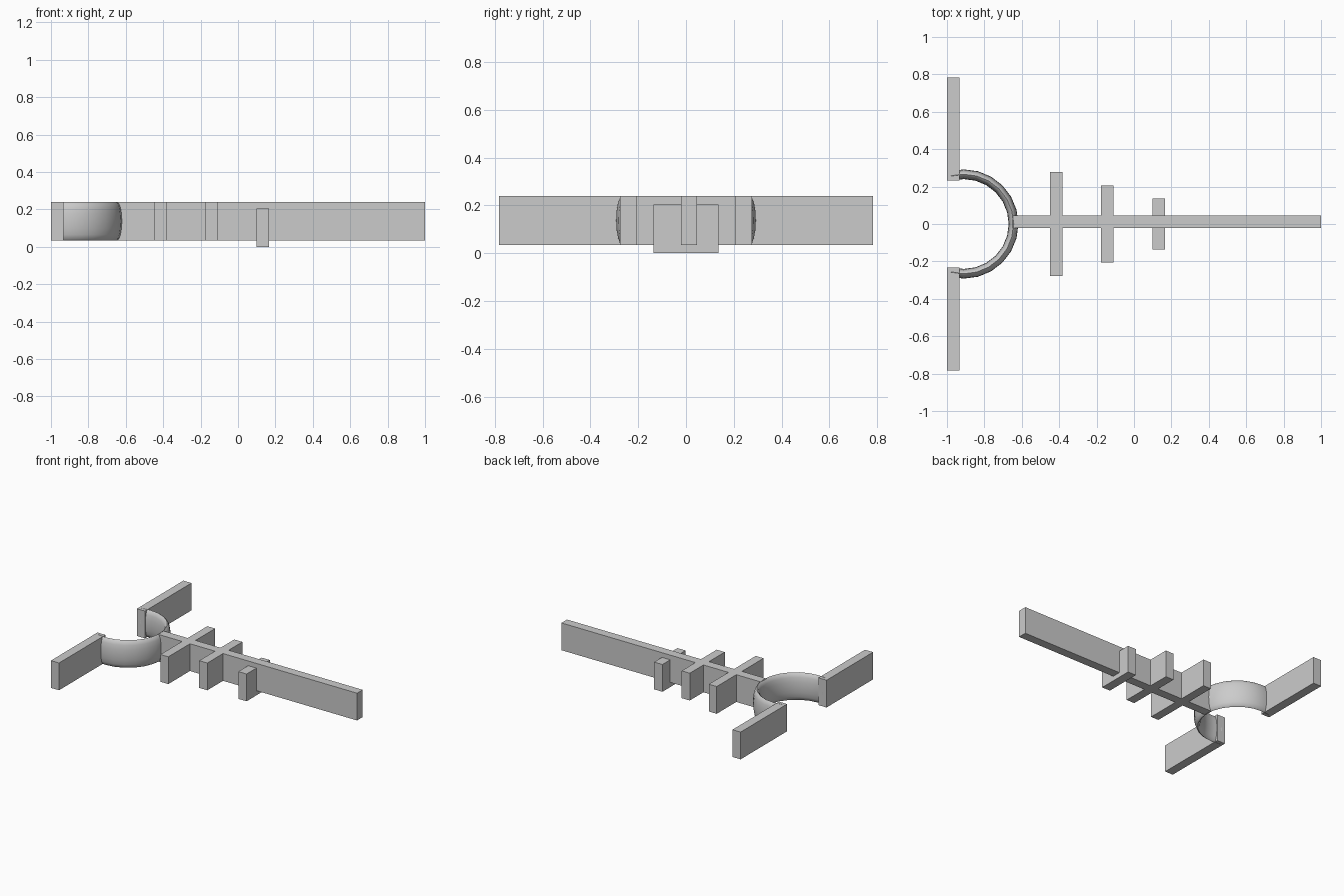
import bpy, bmesh
from math import sin, cos, radians, tau

if "Cube" in bpy.data.objects:
    bpy.data.objects.remove(bpy.data.objects["Cube"])

Z0, Z1 = 0.035, 0.239


def link(bm, name):
    bmesh.ops.recalc_face_normals(bm, faces=bm.faces)
    mesh = bpy.data.meshes.new(name)
    bm.to_mesh(mesh)
    bm.free()
    obj = bpy.data.objects.new(name, mesh)
    bpy.context.collection.objects.link(obj)
    return obj


def box(name, x, y, z=(Z0, Z1)):
    bm = bmesh.new()
    bmesh.ops.create_cube(bm, size=1)
    for v in bm.verts:
        v.co = [a + (c + 0.5) * (b - a) for c, (a, b) in zip(v.co, (x, y, z))]
    return link(bm, name)


# long central bar
box("long_bar", (-0.65, 1.0), (-0.021, 0.045))

# three cross bars, shrinking along the bar; the smallest sits lower
box("cross_bar_large", (-0.448, -0.383), (-0.277, 0.277))
box("cross_bar_medium", (-0.176, -0.109), (-0.207, 0.207))
box("cross_bar_small", (0.099, 0.167), (-0.137, 0.137), (0.0, 0.204))

# side arms
box("arm_left", (-1.0, -0.933), (0.233, 0.783))
box("arm_right", (-1.0, -0.933), (-0.783, -0.233))

# open ring with a tall elliptical section, its ends buried in the arms
bm = bmesh.new()
sides, steps = 16, 14
cx, radius, half_w, half_h = -0.91, 0.266, 0.026, 0.103
loops = []
for i in range(steps + 1):
    a = radians(-105 + 210 * i / steps)
    loop = []
    for j in range(sides):
        t = tau * j / sides
        r = radius + half_w * cos(t)
        loop.append(bm.verts.new((cx + r * cos(a), r * sin(a), 0.137 + half_h * sin(t))))
    loops.append(loop)
for l0, l1 in zip(loops, loops[1:]):
    for j in range(sides):
        k = (j + 1) % sides
        bm.faces.new((l0[j], l0[k], l1[k], l1[j]))
bm.faces.new(loops[0])
bm.faces.new(loops[-1])
ring = link(bm, "curved_yoke")
bpy.context.view_layer.objects.active = ring
ring.select_set(True)
bpy.ops.object.shade_smooth_by_angle(angle=radians(50))
